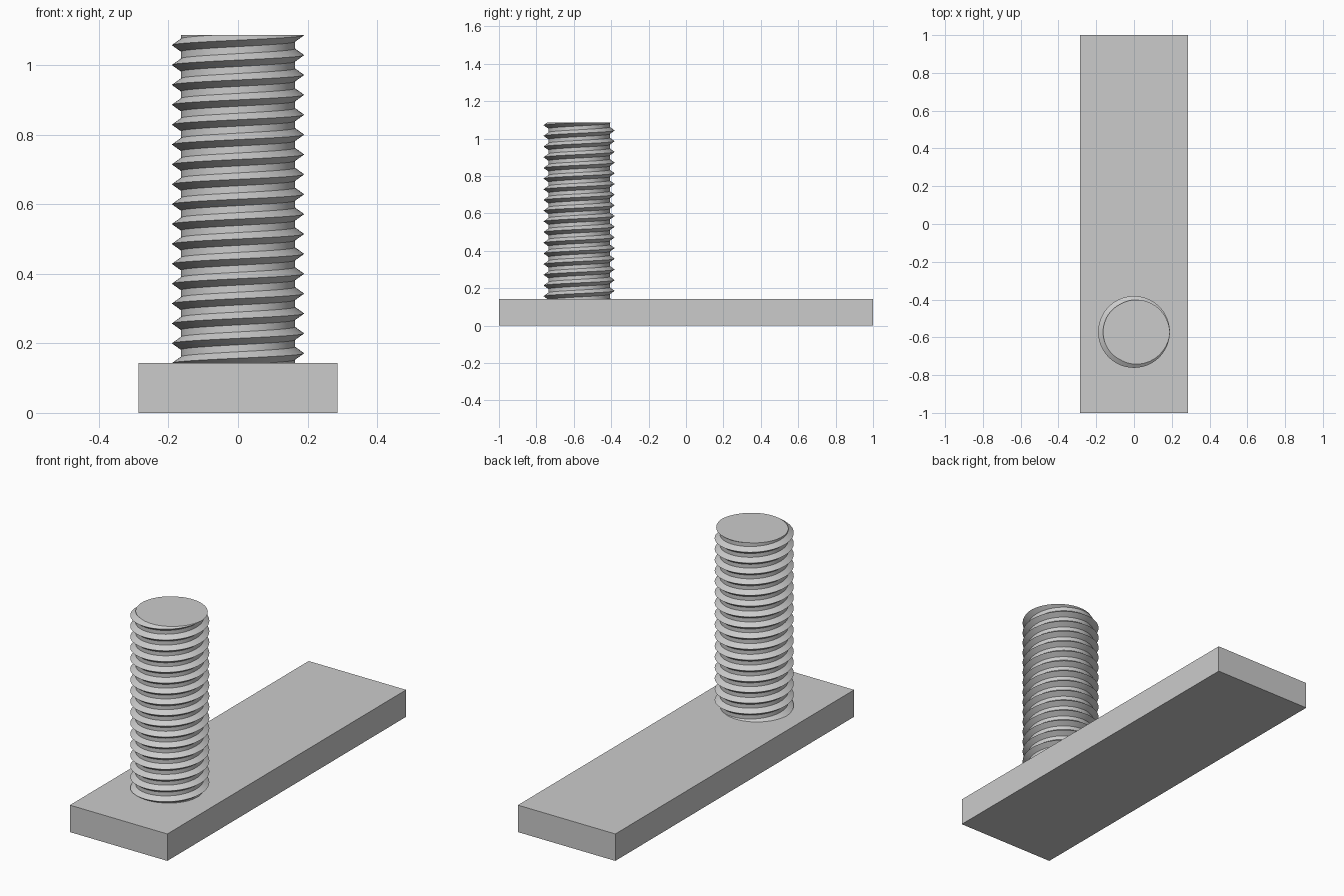
import bpy
import bmesh
import math

if "Cube" in bpy.data.objects:
    bpy.data.objects.remove(bpy.data.objects["Cube"], do_unlink=True)

UNIT = 1 / 7
PLATE_TOP = UNIT
STUD_TOP = 7.6 * UNIT
STUD_Y = -4 * UNIT
PITCH = 0.4 * UNIT
CORE_R, CREST_R = 0.164, 0.19
HALF_WIDTH = 0.0185
STEPS = 64

# Single grey for the whole model
grey = bpy.data.materials.new("plain_grey")
grey.use_nodes = True
colour = (0.6, 0.6, 0.6, 1)
grey.diffuse_color = colour
grey.node_tree.nodes["Principled BSDF"].inputs["Base Color"].default_value = colour


def add_object(name, bm):
    bmesh.ops.recalc_face_normals(bm, faces=bm.faces)
    mesh = bpy.data.meshes.new(name)
    bm.to_mesh(mesh)
    bm.free()
    mesh.materials.append(grey)
    obj = bpy.data.objects.new(name, mesh)
    bpy.context.collection.objects.link(obj)
    return obj


def trim(bm, z, side):
    """Cut away everything beyond height z and cap the opening."""
    geom = bm.verts[:] + bm.edges[:] + bm.faces[:]
    cut = bmesh.ops.bisect_plane(bm, geom=geom, dist=1e-6, plane_co=(0, 0, z),
                                 plane_no=(0, 0, side), clear_outer=True)
    rim = [e for e in cut["geom_cut"] if isinstance(e, bmesh.types.BMEdge)]
    bmesh.ops.edgeloop_fill(bm, edges=rim)


# Base plate
bm = bmesh.new()
bmesh.ops.create_cube(bm, size=1)
bmesh.ops.scale(bm, vec=(4 * UNIT, 2, PLATE_TOP), verts=bm.verts)
bmesh.ops.translate(bm, vec=(0, 0, PLATE_TOP / 2), verts=bm.verts)
add_object("base_plate", bm)

# Threaded stud: a V profile swept along a right-handed helix, trimmed flat
profile = [(CORE_R, -HALF_WIDTH), (CREST_R, 0), (CORE_R, HALF_WIDTH),
           (CORE_R, PITCH - HALF_WIDTH)]
bm = bmesh.new()
previous = None
for i in range(-3 * STEPS, 19 * STEPS + 1):
    angle = 2 * math.pi * i / STEPS
    rise = PLATE_TOP + PITCH / 2 + PITCH * i / STEPS
    column = [bm.verts.new((r * math.cos(angle), STUD_Y + r * math.sin(angle), rise + z))
              for r, z in profile]
    if previous:
        for j in range(len(profile) - 1):
            bm.faces.new((previous[j], column[j], column[j + 1], previous[j + 1]))
    previous = column
bmesh.ops.remove_doubles(bm, verts=bm.verts, dist=1e-5)
trim(bm, PLATE_TOP - 0.002, -1)
trim(bm, STUD_TOP, 1)
stud = add_object("threaded_stud", bm)

# Smooth round the stud, crisp at the thread edges
bpy.ops.object.select_all(action="DESELECT")
stud.select_set(True)
bpy.context.view_layer.objects.active = stud
bpy.ops.object.shade_smooth_by_angle(angle=math.radians(30))
